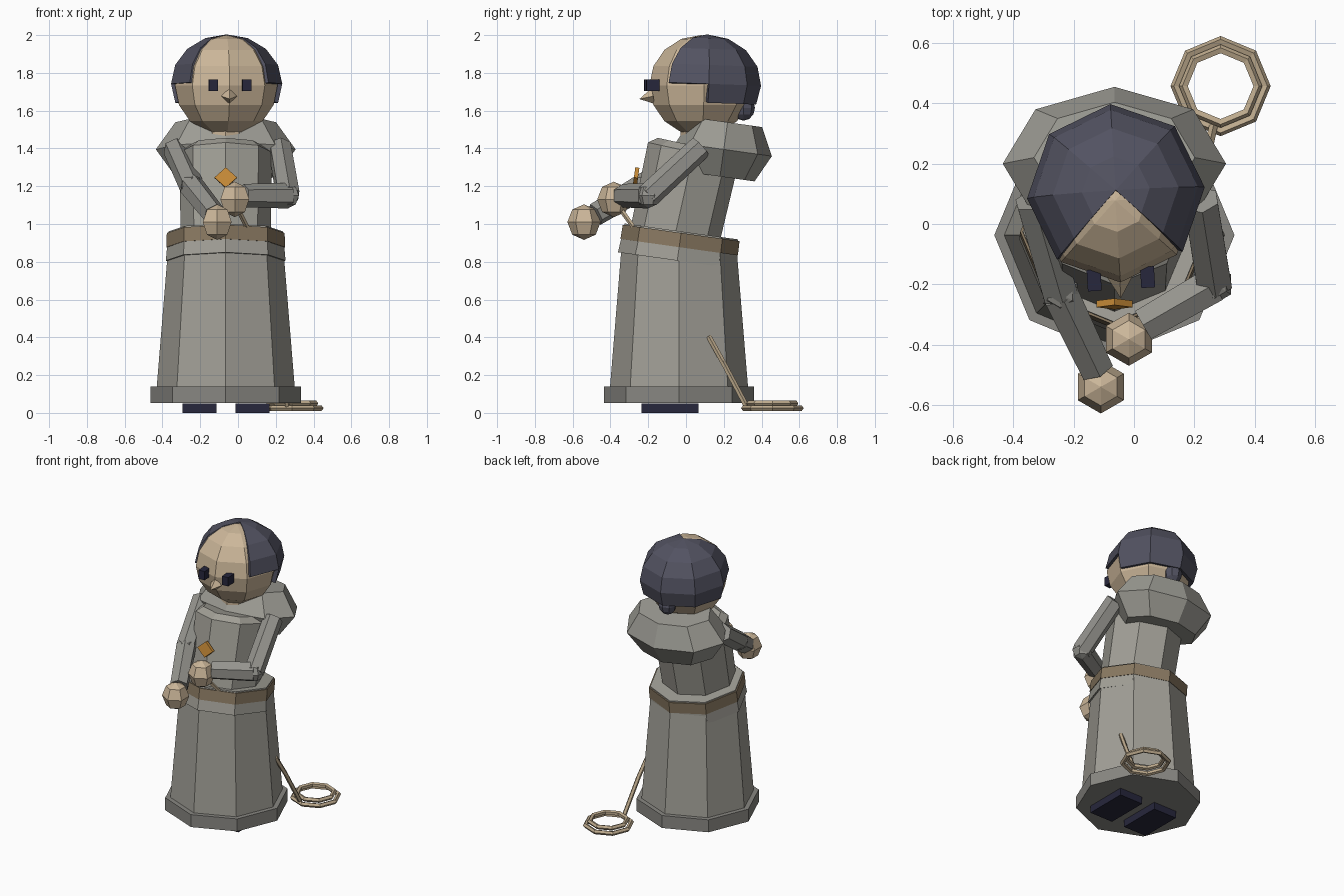
import bpy, bmesh
from math import sin, cos, pi, radians
from mathutils import Vector, Matrix

if "Cube" in bpy.data.objects:
    bpy.data.objects.remove(bpy.data.objects["Cube"])


def mat(name, r, g, b):
    m = bpy.data.materials.new(name)
    m.diffuse_color = (r, g, b, 1)
    m.use_nodes = True
    m.node_tree.nodes["Principled BSDF"].inputs["Base Color"].default_value = m.diffuse_color
    return m


DRESS = mat("dress_cloth", .36, .35, .31)
SHAWL = mat("shawl_cloth", .34, .335, .30)
SLEEVE = mat("sleeve_cloth", .30, .295, .27)
HEM = mat("hem_cloth", .25, .245, .225)
BELT = mat("belt_leather", .25, .19, .12)
SKIN = mat("skin", .60, .47, .32)
HAIR = mat("hair", .085, .085, .12)
DARK = mat("dark", .02, .02, .045)
AMBER = mat("amber", .60, .27, .04)
ROPE = mat("rope", .52, .41, .27)

CX = -.065            # figure axis
LEAN = radians(-8)    # upper body leans back


def add(name, bm, m, matrix=Matrix()):
    bmesh.ops.transform(bm, matrix=matrix, verts=bm.verts)
    bmesh.ops.recalc_face_normals(bm, faces=bm.faces)
    me = bpy.data.meshes.new(name)
    bm.to_mesh(me)
    bm.free()
    me.materials.append(m)
    ob = bpy.data.objects.new(name, me)
    bpy.context.collection.objects.link(ob)
    return ob


def lathe_mesh(profile, n):
    """Revolve (radius, z) points around z with n flat sides and closed ends."""
    bm = bmesh.new()
    rings = []
    for r, z in profile:
        if r < 1e-6:
            rings.append([bm.verts.new((0, 0, z))])
        else:
            rings.append([bm.verts.new((r * cos(pi / 2 + 2 * pi * i / n),
                                        r * sin(pi / 2 + 2 * pi * i / n), z)) for i in range(n)])
    for a, b in zip(rings, rings[1:]):
        for i in range(n):
            j = (i + 1) % n
            quad = [a[i % len(a)], a[j % len(a)], b[j % len(b)], b[i % len(b)]]
            bm.faces.new(list(dict.fromkeys(quad)))
    for ring in (rings[0], rings[-1]):
        if len(ring) > 2:
            bm.faces.new(ring)
    return bm


def place(loc, tilt=0, yaw=0, scale=(1, 1, 1)):
    return (Matrix.Translation(loc) @ Matrix.Rotation(yaw, 4, 'Z')
            @ Matrix.Rotation(tilt, 4, 'X') @ Matrix.Diagonal((*scale, 1)))


def lathe(name, profile, m, loc, n=8, **kw):
    return add(name, lathe_mesh(profile, n), m, place(loc, **kw))


def ball(rings):
    return [(sin(pi * k / rings), -cos(pi * k / rings)) if 0 < k < rings else (0, -1 if k == 0 else 1)
            for k in range(rings + 1)]


def limb(name, p, q, r1, r2, m, n=6):
    """Straight tapered prism from p to q."""
    p, q = Vector(p), Vector(q)
    d = q - p
    rot = d.to_track_quat('Z', 'Y').to_matrix().to_4x4()
    return add(name, lathe_mesh([(r1, 0), (r2, d.length)], n), m, Matrix.Translation(p) @ rot)


def box(name, loc, size, m, yaw=0):
    bm = bmesh.new()
    bmesh.ops.create_cube(bm, size=1)
    return add(name, bm, m, place(loc, yaw=yaw, scale=size))


# Shoes
for side, x in (("left", -.205), ("right", .077)):
    box(side + "_shoe", (x, -.085, .025), (.18, .30, .05), DARK)

# Skirt and hem
lathe("skirt", [(.372, .056), (.305, .87)], DRESS, (CX, -.037, 0))
lathe("skirt_hem", [(.398, .052), (.398, .14)], HEM, (CX, -.037, 0))

# Waist, belt and bodice
lathe("waist", [(.317, -.11), (.303, .046)], DRESS, (CX, -.031, .915), tilt=LEAN)
lathe("belt", [(.314, -.038), (.312, .038)], BELT, (CX, -.031, .915), tilt=LEAN)
lathe("bodice", [(.238, 0), (.246, .48), (.20, .515)], DRESS, (CX, -.065, .91), tilt=radians(-12.5))

# Hunched shawl across the shoulders
lathe("shawl", [(0, -.145), (.72, -.145), (1, 0), (.72, .145), (0, .145)], SHAWL,
      (CX, .20, 1.395), tilt=LEAN, scale=(.37, .257, 1))

# Neck and head
YAW = radians(3.6)
lathe("neck", [(.10, -.1), (.10, .1)], SKIN, (CX, .07, 1.45))
lathe("head", ball(8), SKIN, (-.062, .078, 1.733), yaw=YAW, scale=(.272, .272, .267))
for side, x, y in (("left", -.132, -.187), ("right", .045, -.176)):
    box(side + "_eye", (x, y, 1.735), (.046, .07, .062), DARK, yaw=YAW)
limb("nose", (-.047, -.175, 1.677), (-.044, -.245, 1.662), .042, .001, SKIN, n=4)

# Hair shell, opened at the face, shorter over the temples
hair = lathe_mesh(ball(8), 8)
cut = []
for f in hair.faces:
    c = f.calc_center_median()
    face_open = c.y < 0 and abs(c.x) < abs(c.y)
    if face_open or c.z < -.4 or (c.y < 0 and c.z < 0):
        cut.append(f)
bmesh.ops.delete(hair, geom=cut, context='FACES')
hair_ob = add("hair", hair, HAIR, place((-.06, .103, 1.742), tilt=radians(-2), yaw=YAW,
                                        scale=(.295, .295, .262)))
solid = hair_ob.modifiers.new("thickness", 'SOLIDIFY')
solid.thickness = .03
solid.offset = -1
lathe("hair_bun", ball(6), HAIR, (-.07, .305, 1.615), scale=(.06, .06, .068))

# Arms: shoulder, elbow, wrist, hand centre
arms = {
    "left": ((-.335, .08, 1.40), (-.245, -.23, 1.20), (-.125, -.48, 1.05), (-.11, -.54, 1.01)),
    "right": ((.22, .08, 1.41), (.265, -.20, 1.15), (.03, -.335, 1.15), (-.017, -.382, 1.13)),
}
for side, (shoulder, elbow, wrist, hand) in arms.items():
    limb(side + "_upper_arm", shoulder, elbow, .064, .066, SLEEVE)
    lathe(side + "_elbow", ball(4), SLEEVE, elbow, n=6, scale=(.066, .066, .066))
    limb(side + "_forearm", elbow, wrist, .068, .062, SLEEVE)
    lathe(side + "_hand", ball(4), SKIN, hand, n=6, scale=(.088, .088, .094))

# Diamond brooch on the chest
brooch = lathe_mesh([(.06, -.011), (.06, .011)], 4)
add("brooch", brooch, AMBER, place((CX, -.265, 1.245), tilt=radians(82), scale=(1, .9, 1)))

# Rope: held end, trailing end and two-turn coil on the floor
limb("held_rope", (.005, -.34, 1.07), (.05, -.275, .98), .013, .013, ROPE, n=5)
trail = [(.21, .12, .405), (.235, .195, .27), (.262, .32, .035)]
for i, (p, q) in enumerate(zip(trail, trail[1:])):
    limb("trailing_rope_%d" % (i + 1), p, q, .015, .015, ROPE, n=5)
for i, (radius, z) in enumerate(((.15, .025), (.122, .05))):
    bpy.ops.mesh.primitive_torus_add(major_segments=8, minor_segments=5, major_radius=radius,
                                     minor_radius=.016, location=(.287, .457, z))
    coil = bpy.context.object
    coil.name = "rope_coil_%d" % (i + 1)
    coil.data.materials.append(ROPE)
    for poly in coil.data.polygons:
        poly.use_smooth = False
